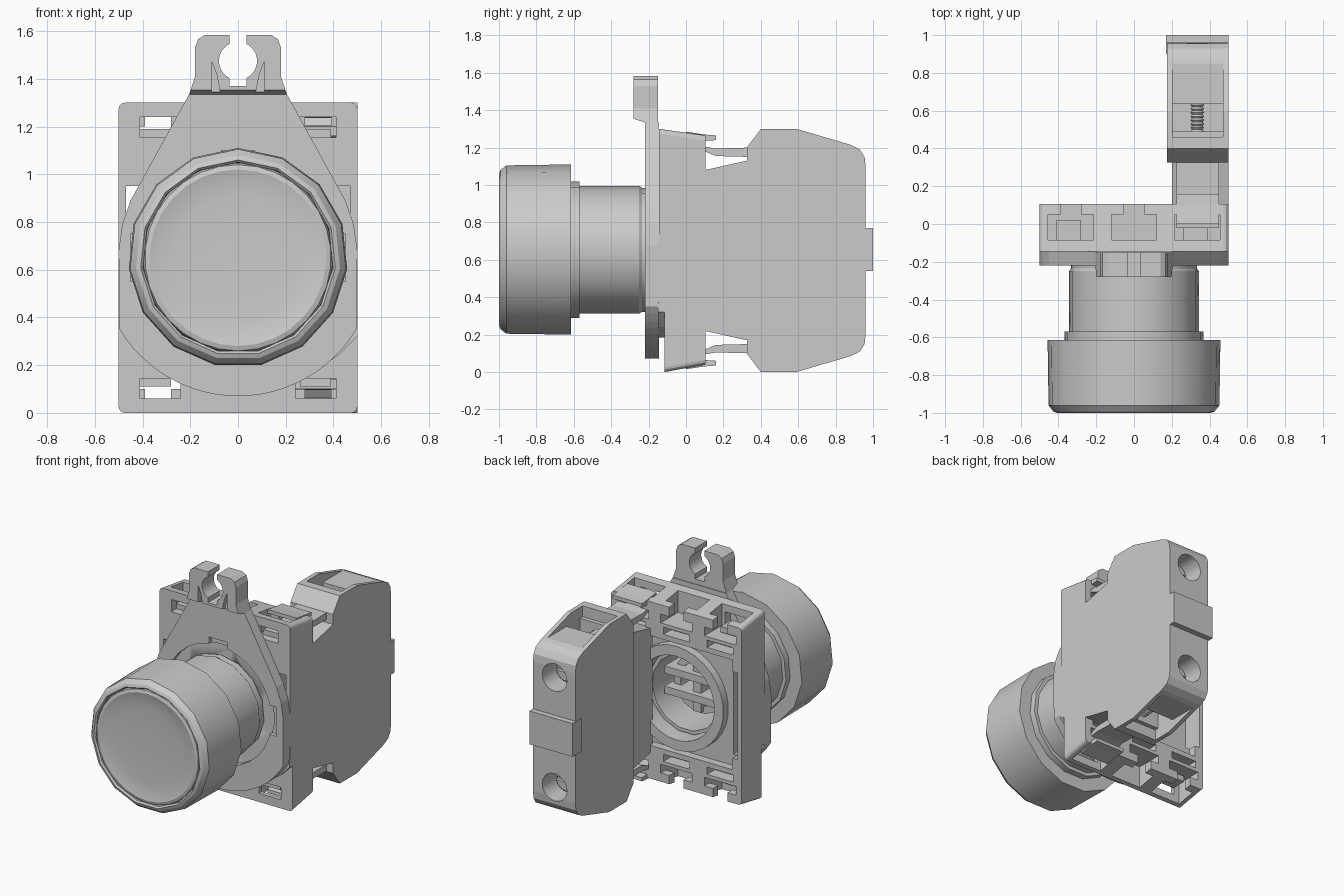
import bpy, bmesh, math
from mathutils import Vector

if "Cube" in bpy.data.objects:
    bpy.data.objects.remove(bpy.data.objects["Cube"])

CZ = 0.65  # height of the button axis and of the mirror plane


def finish(name, bm, smooth=None):
    bmesh.ops.recalc_face_normals(bm, faces=bm.faces)
    me = bpy.data.meshes.new(name)
    bm.to_mesh(me)
    bm.free()
    ob = bpy.data.objects.new(name, me)
    bpy.context.collection.objects.link(ob)
    if smooth:
        bpy.ops.object.select_all(action='DESELECT')
        ob.select_set(True)
        bpy.context.view_layer.objects.active = ob
        bpy.ops.object.shade_smooth_by_angle(angle=math.radians(smooth))
    return ob


def extrude(name, pts, axis, a, b):
    """Extrude a 2D outline: axis x takes (y, z) points, axis y takes (x, z)."""
    bm = bmesh.new()
    put = (lambda p, t: (t, p[0], p[1])) if axis == 'x' else (lambda p, t: (p[0], t, p[1]))
    face = bm.faces.new([bm.verts.new(put(p, a)) for p in pts])
    new = bmesh.ops.extrude_face_region(bm, geom=[face])['geom']
    d = Vector((b - a, 0, 0)) if axis == 'x' else Vector((0, b - a, 0))
    bmesh.ops.translate(bm, verts=[v for v in new if isinstance(v, bmesh.types.BMVert)], vec=d)
    return finish(name, bm)


def box(name, x0, x1, y0, y1, z0, z1):
    return extrude(name, [(x0, z0), (x1, z0), (x1, z1), (x0, z1)], 'y', y0, y1)


def lathe(name, prof, n=15, cx=0, cz=CZ, closed=False, smooth=30):
    """Revolve (radius, y) points about a y axis, with a vertex at the top."""
    bm = bmesh.new()
    rings = [[bm.verts.new((cx + r * math.sin(2 * math.pi * i / n), y,
                            cz + r * math.cos(2 * math.pi * i / n))) for i in range(n)]
             for r, y in prof]
    pairs = list(zip(rings, rings[1:])) + ([(rings[-1], rings[0])] if closed else [])
    for p, q in pairs:
        for i in range(n):
            j = (i + 1) % n
            bm.faces.new((p[i], p[j], q[j], q[i]))
    if not closed:
        bm.faces.new(rings[0])
        bm.faces.new(rings[-1])
    return finish(name, bm, smooth)


def cut(ob, cutter):
    m = ob.modifiers.new('cut', 'BOOLEAN')
    m.object, m.operation, m.solver = cutter, 'DIFFERENCE', 'EXACT'
    bpy.context.view_layer.objects.active = ob
    bpy.ops.object.modifier_apply(modifier=m.name)
    bpy.data.objects.remove(cutter)


def cut_box(ob, x0, x1, y0, y1, z0, z1, both=False):
    cut(ob, box('cutter', x0, x1, y0, y1, z0, z1))
    if both:
        cut(ob, box('cutter', x0, x1, y0, y1, 2 * CZ - z1, 2 * CZ - z0))


def mirror_x(half):
    return half + [(-x, z) for x, z in reversed(half)]


def flip_z(pts):
    return [(y, 2 * CZ - z) for y, z in pts]


def arc(r, a0, a1, n, cz):
    return [(r * math.cos(math.radians(a0 + (a1 - a0) * i / n)),
             cz + r * math.sin(math.radians(a0 + (a1 - a0) * i / n))) for i in range(n + 1)]


# Button head, cap and hollow threaded neck
lathe('button_bezel', [(0.40, -0.96), (0.40, -0.99), (0.41, -1.0), (0.43, -0.992), (0.455, -0.96),
                       (0.46, -0.615), (0.36, -0.615), (0.36, -0.7)], closed=True)
lathe('button_cap', [(0.08, -0.978), (0.26, -0.98), (0.33, -0.986), (0.37, -0.996), (0.39, -0.99),
                     (0.398, -0.97), (0.398, -0.9)], n=30)
lathe('neck_collar', [(0.37, -0.63), (0.37, -0.57), (0.30, -0.57), (0.30, -0.63)], closed=True)
lathe('neck', [(0.345, -0.6), (0.345, -0.25), (0.335, -0.235), (0.335, -0.19), (0.285, -0.19),
               (0.285, 0.0), (0.26, 0.0), (0.26, -0.5), (0.05, -0.5), (0.05, -0.6)], closed=True)
# Plunger seen from behind through the neck
lathe('plunger', [(0.2, -0.52), (0.2, -0.15), (0.15, -0.15), (0.15, -0.3), (0.02, -0.3),
                  (0.02, -0.52)], closed=True)
for i, z in enumerate((0.58, 0.72)):
    box(f'plunger_bar_{i}', -0.22, 0.22, -0.32, -0.08, z - 0.025, z + 0.025)
box('plunger_web', -0.03, 0.03, -0.32, -0.12, 0.47, 0.83)

# Front plate with a recessed seat around the neck
half = arc(0.58, -90, -31, 12, CZ)[1:] + [(0.5, 0.68), (0.485, 0.79), (0.45, 0.89), (0.205, 1.335)]
plate = extrude('front_plate', mirror_x(half), 'y', -0.22, -0.145)
cut(plate, lathe('cutter', [(0.3, -0.4), (0.3, 0)], n=30))
cut(plate, lathe('cutter', [(0.41, -0.4), (0.41, -0.18)], n=30))
for x0, x1 in ((-0.45, -0.35), (0.35, 0.45)):
    cut_box(plate, x0, x1, -0.3, -0.19, 0.55, 0.75)
cut_box(plate, -0.07, 0.07, -0.3, -0.19, 1.0, 1.1)

# Forked hook on top of the plate
half = [(0.205, 1.335), (0.18, 1.41), (0.18, 1.53), (0.168, 1.565), (0.14, 1.583), (0.035, 1.583)]
half += arc(0.08, 64, -64, 10, 1.475) + [(0.035, 1.37)]
hook = extrude('hook_fork', mirror_x(half), 'y', -0.28, -0.15)
cut(hook, extrude('cutter', [(-0.3, 1.36), (-0.22, 1.335), (-0.22, 1.3), (-0.3, 1.3)], 'x', -0.3, 0.3))
for s in (-1, 1):
    cut(hook, extrude('cutter', [(s * 0.075, 1.345), (s * 0.11, 1.345), (s * 0.11, 1.47),
                                 (s * 0.09, 1.42)], 'y', -0.3, -0.25))

# Locking lever behind the plate
extrude('lock_lever', [(0.2, 0.35), (0.335, 0.185), (0.42, 0.24), (0.5, 0.32), (0.5, 0.37), (0.3, 0.5)],
        'y', -0.15, -0.11)

# Mounting base: side outline, then rounded corners
base = extrude('mounting_base', [(-0.145, 1.3), (-0.145, 0.37), (-0.115, 0.37), (-0.115, 0),
                                 (0.105, 0.04), (0.105, 1.265)], 'x', -0.5, 0.5)
bm = bmesh.new()
bm.from_mesh(base.data)
corners = [e for e in bm.edges if abs(e.verts[0].co.x - e.verts[1].co.x) < 1e-4
           and abs(e.verts[0].co.y - e.verts[1].co.y) > 0.1]
bmesh.ops.bevel(bm, geom=corners, offset=0.025, segments=3, profile=0.5, affect='EDGES')
bm.to_mesh(base.data)
bm.free()

# Bore, hollow back, side slots and the three clip pockets at top and bottom
cut_box(base, -0.43, 0.43, 0.05, 0.2, 0.27, 1.03)
cut(base, lathe('cutter', [(0.29, -0.4), (0.29, 0.3)], n=30))
cut_box(base, -0.47, -0.40, -0.3, 0.3, 0.35, 0.95)
cut_box(base, 0.40, 0.47, -0.3, 0.3, 0.35, 0.95)
for x in (-0.335, 0, 0.335):
    cut_box(base, x - 0.12, x + 0.12, -0.085, 0.05, 1.14, 1.4, True)
    cut_box(base, x - 0.12, x + 0.12, 0.0, 0.2, 1.14, 1.20, True)
    cut_box(base, x - 0.055, x + 0.055, 0.0, 0.2, 1.18, 1.4, True)
    cut_box(base, x - 0.1, x + 0.1, 0.02, 0.2, 1.065, 1.115, True)
for x0, x1 in ((-0.41, -0.24), (0.24, 0.41)):
    cut_box(base, x0, x1, -0.3, 0.0, 1.155, 1.24, True)
for i, x in enumerate((-0.335, 0.335)):
    for j, z in enumerate((0.13, 1.17)):
        box(f'pocket_step_{i}{j}', x - 0.075, x + 0.055, -0.09, 0.02, z - 0.02, z + 0.02)
lathe('bore_rim', [(0.36, 0.0), (0.36, 0.105), (0.29, 0.105), (0.29, 0.0)], n=30, closed=True)

# Contact block, symmetric about the button axis
side = [(0.08, 1.075), (0.325, 1.13), (0.325, 1.2), (0.40, 1.3), (0.59, 1.3), (0.88, 1.215),
        (0.93, 1.19), (0.955, 1.15), (0.96, 1.1)]
block = extrude('contact_block', side + flip_z(side)[::-1], 'x', 0.175, 0.5)
cut_box(block, 0.1, 0.20, 0.0, 0.325, 0.0, 1.3)
cut_box(block, 0.205, 0.47, 0.46, 0.87, 1.225, 1.4, True)
cut_box(block, 0.205, 0.47, 0.49, 0.635, 1.08, 1.4, True)
for z in (1.03, 0.27):
    cut(block, lathe('cutter', [(0.095, 0.78), (0.095, 1.1)], n=20, cx=0.335, cz=z))
box('rear_tab', 0.17, 0.5, 0.9, 1.0, 0.54, 0.77)

# Screws in the block, with threads showing in the open pockets
for i, z in enumerate((1.03, 0.27)):
    head = lathe(f'screw_head_{i}', [(0.08, 0.74), (0.08, 0.83), (0.07, 0.84)], n=20, cx=0.335, cz=z)
    cut_box(head, 0.25, 0.42, 0.815, 0.9, z - 0.012, z + 0.012)
    thread = [(0.036 if k % 2 else 0.028, 0.48 + 0.01 * k) for k in range(18)]
    lathe(f'screw_thread_{i}', thread, n=12, cx=0.335, cz=1.15 if i == 0 else 0.15)

# Clip arms and hooks joining the block to the base
arm = [(-0.02, 1.16), (0.10, 1.18), (0.16, 1.155), (0.34, 1.15), (0.34, 1.2), (0.16, 1.195), (0.10, 1.205),
       (-0.02, 1.2)]
clip = [(0.0, 1.26), (0.09, 1.235), (0.16, 1.24), (0.16, 1.265), (0.10, 1.27), (0.0, 1.285)]
for nm, f in (('top', lambda p: p), ('bottom', flip_z)):
    extrude(f'clip_arm_{nm}', f(arm), 'x', 0.225, 0.45)
    extrude(f'clip_hook_{nm}', f(clip), 'x', 0.225, 0.45)
